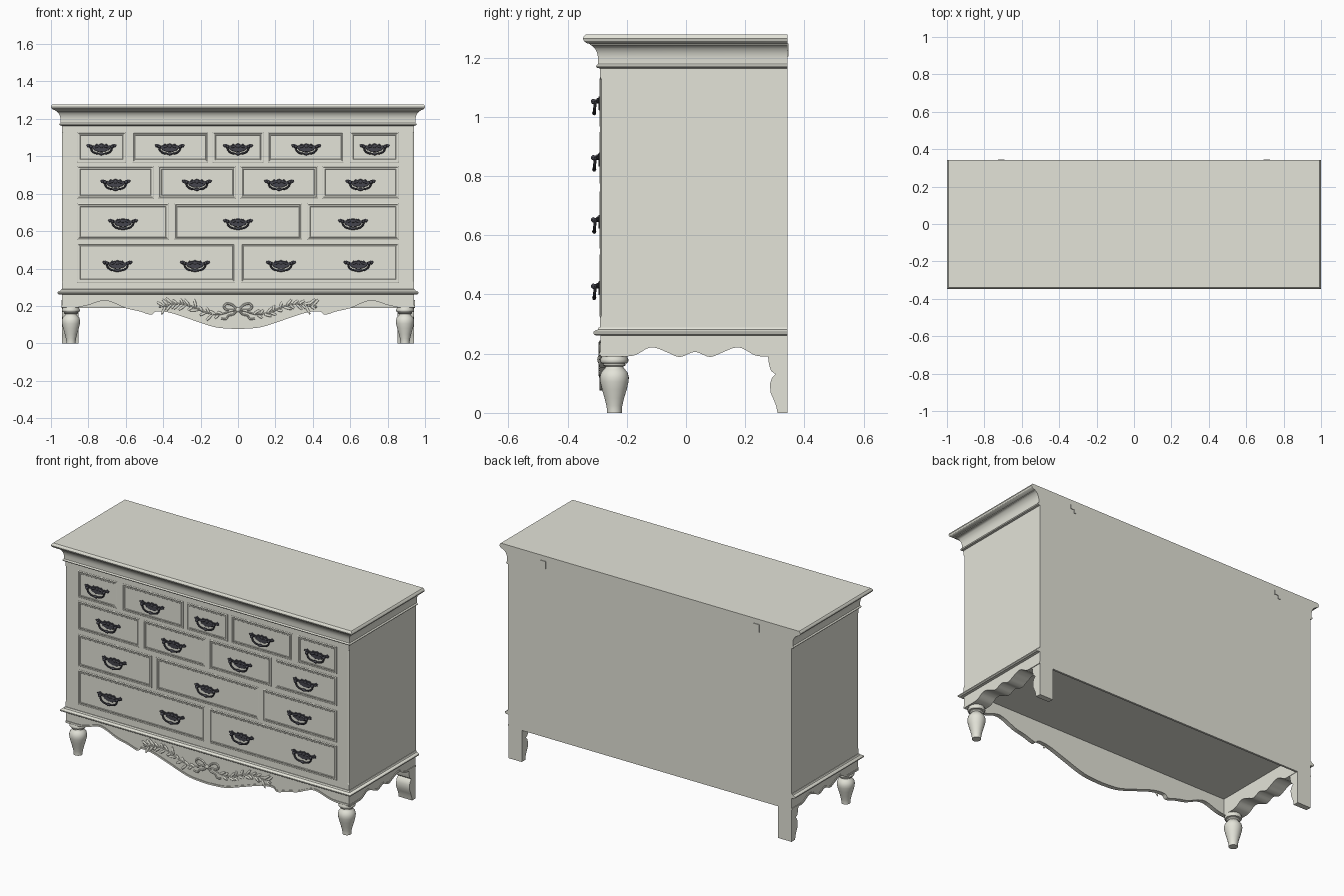
import bpy, bmesh, math, random
from mathutils import Vector, Matrix

if "Cube" in bpy.data.objects:
    bpy.data.objects.remove(bpy.data.objects["Cube"])

random.seed(4)
BX, FY, BY = 0.942, -0.29, 0.342      # body half width, front, back


def material(name, rgb):
    m = bpy.data.materials.new(name)
    m.diffuse_color = (*rgb, 1)
    m.use_nodes = True
    m.node_tree.nodes["Principled BSDF"].inputs["Base Color"].default_value = m.diffuse_color
    return m


PAINT = material("grey_cream_paint", (0.77, 0.77, 0.69))
IRON = material("dark_iron", (0.06, 0.06, 0.075))


def finish(bm, name, mat=PAINT, angle=35):
    bmesh.ops.recalc_face_normals(bm, faces=bm.faces)
    me = bpy.data.meshes.new(name)
    bm.to_mesh(me)
    bm.free()
    me.materials.append(mat)
    me.shade_smooth()
    me.set_sharp_from_angle(angle=math.radians(angle))
    ob = bpy.data.objects.new(name, me)
    bpy.context.collection.objects.link(ob)
    return ob


def loft(bm, rings, cap=True):
    vs = [[bm.verts.new(p) for p in r] for r in rings]
    n = len(vs[0])
    for a, b in zip(vs, vs[1:]):
        for i in range(n):
            j = (i + 1) % n
            bm.faces.new((a[i], a[j], b[j], b[i]))
    if cap:
        bm.faces.new(vs[0])
        bm.faces.new(vs[-1])


def box(bm, x0, x1, y0, y1, z0, z1):
    loft(bm, [[(x0, y0, z), (x1, y0, z), (x1, y1, z), (x0, y1, z)] for z in (z0, z1)])


def tube(bm, pts, r, n=8):
    # round tube along a path lying roughly in the xz plane
    pts = [Vector(p) for p in pts]
    rings = []
    for i, p in enumerate(pts):
        t = (pts[min(i + 1, len(pts) - 1)] - pts[max(i - 1, 0)]).normalized()
        u = t.orthogonal() if abs(t.y) > 0.9 else t.cross(Vector((0, 1, 0))).normalized()
        w = t.cross(u)
        rings.append([p + r * (u * math.cos(k * math.tau / n) + w * math.sin(k * math.tau / n))
                      for k in range(n)])
    loft(bm, rings)


def blob(bm, c, size, tilt=0.0):
    m = Matrix.Translation(c) @ Matrix.Rotation(-tilt, 4, 'Y') @ Matrix.Diagonal((*size, 1))
    bmesh.ops.create_uvsphere(bm, u_segments=10, v_segments=6, radius=1, matrix=m)


def spline(pts, n=5):
    # Catmull-Rom curve through the points
    p = [Vector(q) for q in pts]
    p = [2 * p[0] - p[1]] + p + [2 * p[-1] - p[-2]]
    out = []
    for a, b, c, d in zip(p, p[1:], p[2:], p[3:]):
        for k in range(n):
            t = k / n
            out.append(0.5 * (2 * b + (c - a) * t + (2 * a - 5 * b + 4 * c - d) * t * t
                              + (3 * b - a - 3 * c + d) * t ** 3))
    return out + [p[-2]]


def moulding(name, profile, cap=True):
    # profile of (projection, height) carried round left, front and right
    bm = bmesh.new()
    loft(bm, [[(-BX - o, BY, z), (-BX - o, FY - o, z), (BX + o, FY - o, z), (BX + o, BY, z)]
              for o, z in profile], cap)
    return finish(bm, name, angle=30)


# carcass with shallow stopped chamfers on the front corners
bm = bmesh.new()
loft(bm, [[(-BX, BY, z), (-BX, FY + .5 * c, z), (-BX + c, FY, z), (BX - c, FY, z), (BX, FY + .5 * c, z), (BX, BY, z)]
          for z, c in ((.288, .0005), (.32, .0005), (.33, .010), (1.125, .010), (1.135, .0005), (1.247, .0005))])
finish(bm, "carcass", angle=20)

# cornice, overhanging top, and hollow base moulding
moulding("cornice", [(0, 1.163), (.011, 1.166), (.014, 1.171), (.011, 1.176), (.007, 1.178),
                     (.007, 1.20), (.010, 1.215), (.017, 1.230), (.027, 1.240), (.035, 1.243), (.035, 1.248)])
moulding("top", [(.035, 1.246), (.046, 1.249), (.055, 1.256), (.058, 1.264), (.055, 1.272), (.049, 1.278)])
moulding("base_moulding", [(-.015, .262), (.016, .262), (.023, .267), (.023, .273), (.016, .279),
                           (.008, .281), (.004, .289), (-.015, .290)], False)


# shaped aprons: panel plus raised bead following the lower edge
def apron(name, edge, place, thick):
    for part, d0, d1, bead in (("panel", 0, thick, False), ("bead", -.004, .001, True)):
        bm = bmesh.new()
        loft(bm, [[place(s, d0, z), place(s, d0, z + .010 if bead else .290),
                   place(s, d1, z + .010 if bead else .290), place(s, d1, z)] for s, z in edge])
        finish(bm, name + "_" + part)


half = spline([(0, .076), (.12, .086), (.25, .127), (.36, .163), (.435, .171), (.465, .153), (.53, .172),
               (.60, .188), (.68, .222), (.73, .227), (.80, .205), (.85, .196), (BX - .001, .196)])
front_edge = [(-x, z) for x, z in reversed(half[1:])] + [(x, z) for x, z in half]
apron("front_apron", front_edge, lambda s, d, z: (s, FY + .001 + d, z), .022)
side_edge = spline([(FY + .002, .191), (-.23, .191), (-.175, .194), (-.13, .218), (-.10, .219), (-.06, .203),
                    (-.02, .189), (.03, .206), (.08, .189), (.12, .203), (.16, .219), (.19, .218),
                    (.235, .194), (.28, .191), (BY, .191)])
for side, s_ in (("left", -1), ("right", 1)):
    apron(side + "_apron", side_edge, lambda s, d, z, k=s_: (k * (BX - .001 - d), s, z), .091)

# back rail below the carcass
bm = bmesh.new()
box(bm, -BX + .002, BX - .002, BY - .012, BY, .19, .29)
finish(bm, "back_rail")

# turned front legs, bracket back legs
turning = [(.025, 0), (.025, .012), (.027, .025), (.033, .05), (.042, .08), (.048, .105), (.049, .120),
           (.045, .136), (.036, .147), (.031, .152), (.030, .156), (.036, .159), (.038, .162), (.036, .166),
           (.044, .168), (.047, .173), (.047, .182), (.044, .187), (.044, .2)]
bracket = [(.276, .2), (.280, .165), (.287, .142), (.302, .131), (.290, .118), (.284, .10), (.285, .07),
           (.296, .045), (.304, .025), (.309, 0), (BY, 0), (BY, .2)]
for side, k in (("left", -1), ("right", 1)):
    bm = bmesh.new()
    loft(bm, [[(k * .893 + r * math.cos(a * math.tau / 28), -.242 + r * math.sin(a * math.tau / 28), z)
               for a in range(28)] for r, z in turning])
    finish(bm, side + "_front_leg")
    bm = bmesh.new()
    loft(bm, [[(k * x, y, z) for y, z in bracket] for x in (.852, BX - .001)])
    finish(bm, side + "_back_leg")
    # wall fixing tab on the back
    bm = bmesh.new()
    box(bm, k * .71 - .018, k * .71 + .018, BY - .002, .346, 1.222, 1.248)
    box(bm, k * .71 - .018, k * .71 - .004, BY - .002, .346, 1.203, 1.222)
    finish(bm, side + "_wall_tab")


# drawer fronts with a fine moulded border
def drawer(name, x0, x1, z0, z1):
    bm = bmesh.new()
    rings = []
    for i, y in ((0, FY + .002), (0, -.2915), (.002, -.2928), (.006, -.2928), (.008, -.2912),
                 (.012, -.2912), (.0135, -.2925), (.016, -.2925), (.0175, -.2910)):
        rings.append([(x0 + i, y, z0 + i), (x1 - i, y, z0 + i), (x1 - i, y, z1 - i), (x0 + i, y, z1 - i)])
    loft(bm, rings)
    finish(bm, name, angle=25)


# pull handle: shaped plate, two knobs and a hanging bail
bm = bmesh.new()
plate = [(0, .027), (.014, .021), (.028, .024), (.038, .014), (.054, .017), (.066, .025), (.079, .017),
         (.076, .006), (.062, .003), (.046, .000), (.038, -.010), (.026, -.014), (.012, -.020), (0, -.018)]
outline = plate + [(-x, z) for x, z in reversed(plate[1:-1])]
loft(bm, [[(x * f, y, z * f) for x, z in outline] for y, f in ((.001, 1), (-.003, 1), (-.005, .93))])
for k in (-1, 1):
    tube(bm, [(k * .056, 0, .010), (k * .056, -.022, .010)], .005)
    blob(bm, (k * .056, -.022, .010), (.009, .008, .009))
    blob(bm, (k * .07, -.008, .014), (.012, .005, .006), k * .5)
    blob(bm, (k * .024, -.006, .010), (.016, .005, .006), -k * .3)
bail = []
for i in range(17):
    a = i * math.pi / 16
    c = math.cos(a)
    bail.append((-.056 * math.copysign(abs(c) ** .75, c), -.016 - .003 * math.sin(a),
                 .008 - .037 * max(0, math.sin(a)) ** .8))
tube(bm, bail, .005)
blob(bm, (0, -.019, -.029), (.016, .007, .008))
blob(bm, (0, -.006, .012), (.010, .005, .010))
handle = finish(bm, "handle", IRON)
handle_mesh = handle.data
bpy.data.objects.remove(handle)

# rows: bottom, top, drawers on the left half (mirrored), centre drawer half width, handle height, handle xs
rows = [(.968, 1.13, [(.60, .86), (.16, .565)], .135, 1.042, (0, .365, .73)),
        (.775, .948, [(.45, .86), (.012, .425)], 0, .852, (.22, .655)),
        (.555, .747, [(.37, .86)], .34, .642, (0, .615)),
        (.326, .535, [(.015, .86)], 0, .418, (.23, .645))]
for r, (z0, z1, spans, mid, hz, hxs) in enumerate(rows, 1):
    for c, (a, b) in enumerate(spans, 1):
        drawer(f"drawer_{r}_left_{c}", -b, -a, z0, z1)
        drawer(f"drawer_{r}_right_{c}", a, b, z0, z1)
    if mid:
        drawer(f"drawer_{r}_centre", -mid, mid, z0, z1)
    for x in sorted({k * x for x in hxs for k in (-1, 1)}):
        ob = bpy.data.objects.new(f"handle_row_{r}", handle_mesh)
        ob.location = (x, -.291, hz)
        bpy.context.collection.objects.link(ob)

# carved leaf sprays and ribbon bow on the front apron
CY = FY - .001
bm = bmesh.new()
stem = spline([(.03, .175), (.10, .155), (.17, .165), (.24, .195), (.31, .212), (.36, .205), (.41, .197)], 4)
loop = spline([(.005, .180), (.03, .205), (.06, .212), (.075, .195), (.055, .178), (.005, .178)], 4)
tail = spline([(.005, .176), (.025, .155), (.05, .148), (.065, .13), (.09, .133)], 4)
for k in (-1, 1):
    for path, r in ((stem, .004), (loop, .006), (tail, .005)):
        tube(bm, [(k * x, CY, z) for x, z in path], r, 6)
    for i in range(3, len(stem) - 1):
        d = stem[i + 1] - stem[i - 1]
        a = math.atan2(d.y, d.x) + (1 if i % 2 else -1) * random.uniform(.4, 1.0)
        ln = random.uniform(.016, .03)
        x, z = stem[i].x + ln * math.cos(a), stem[i].y + ln * math.sin(a)
        blob(bm, (k * x, CY, z), (ln, .005, .007), k * a)
    blob(bm, (k * .41, CY, .198), (.016, .005, .005), -k * .2)
blob(bm, (0, CY - .002, .180), (.012, .007, .013))
finish(bm, "apron_carving", angle=50)
